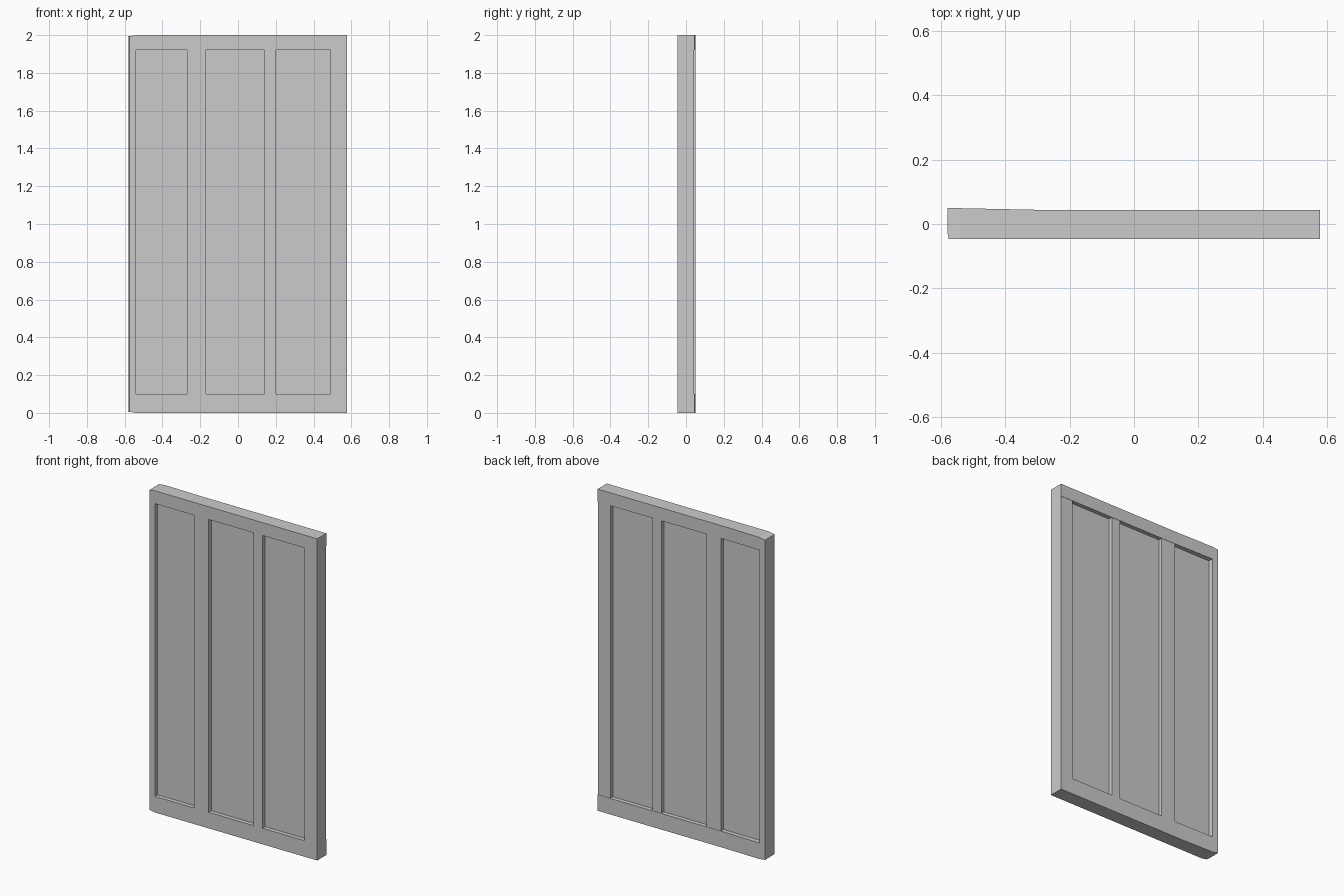
import bpy, bmesh

if "Cube" in bpy.data.objects:
    bpy.data.objects.remove(bpy.data.objects["Cube"])

def prism(name, x0, x1, z0, z1, front, back0, back1):
    """Box whose back plane can slope from back0 (at x0) to back1 (at x1)."""
    bm = bmesh.new()
    bmesh.ops.create_cube(bm, size=1)
    for v in bm.verts:
        right, rear, up = v.co.x > 0, v.co.y > 0, v.co.z > 0
        v.co = (x1 if right else x0,
                (back1 if right else back0) if rear else front,
                z1 if up else z0)
    me = bpy.data.meshes.new(name)
    bm.to_mesh(me)
    bm.free()
    ob = bpy.data.objects.new(name, me)
    bpy.context.collection.objects.link(ob)
    return ob

FRONT, BACK, LOW, HIGH = -0.046, 0.044, 0.10, 1.92

# left stile, slightly warped at the back
prism("left_stile", -0.575, -0.54, LOW, HIGH, FRONT, 0.05, 0.049)

# intermediate and right stiles
for name, a, b in (("left_mullion", -0.27, -0.17),
                   ("right_mullion", 0.14, 0.20),
                   ("right_stile", 0.49, 0.577)):
    prism(name, a, b, LOW, HIGH, FRONT, 0.042, 0.042)

# top and bottom rails, with a tapering thicker left end
for name, z0, z1, outer in (("bottom_rail", 0, LOW, 0), ("top_rail", HIGH, 2, 2)):
    prism(name, -0.30, 0.577, z0, z1, FRONT, BACK, BACK)
    prism(name + "_middle", -0.54, -0.30, z0, z1, FRONT, 0.049, BACK)
    end = prism(name + "_end", -0.575, -0.54, z0, z1, FRONT, 0.05, 0.049)
    for v in end.data.vertices:
        if v.co.x < -0.56 and abs(v.co.z - outer) < 0.001:
            v.co.z += 0.006 if outer == 0 else -0.006

# thin wedge giving the left edge its slight bow
edge = prism("left_edge", -0.579, -0.575, 0.006, 1.994, FRONT + 0.02, 0.05, 0.05)
for v in edge.data.vertices:
    if v.co.x > -0.577 and v.co.y < 0:
        v.co.y = FRONT

# recessed panels
for name, a, b in (("left_panel", -0.54, -0.27),
                   ("middle_panel", -0.17, 0.14),
                   ("right_panel", 0.20, 0.49)):
    prism(name, a, b, LOW, HIGH, -0.02, 0.018, 0.018)
